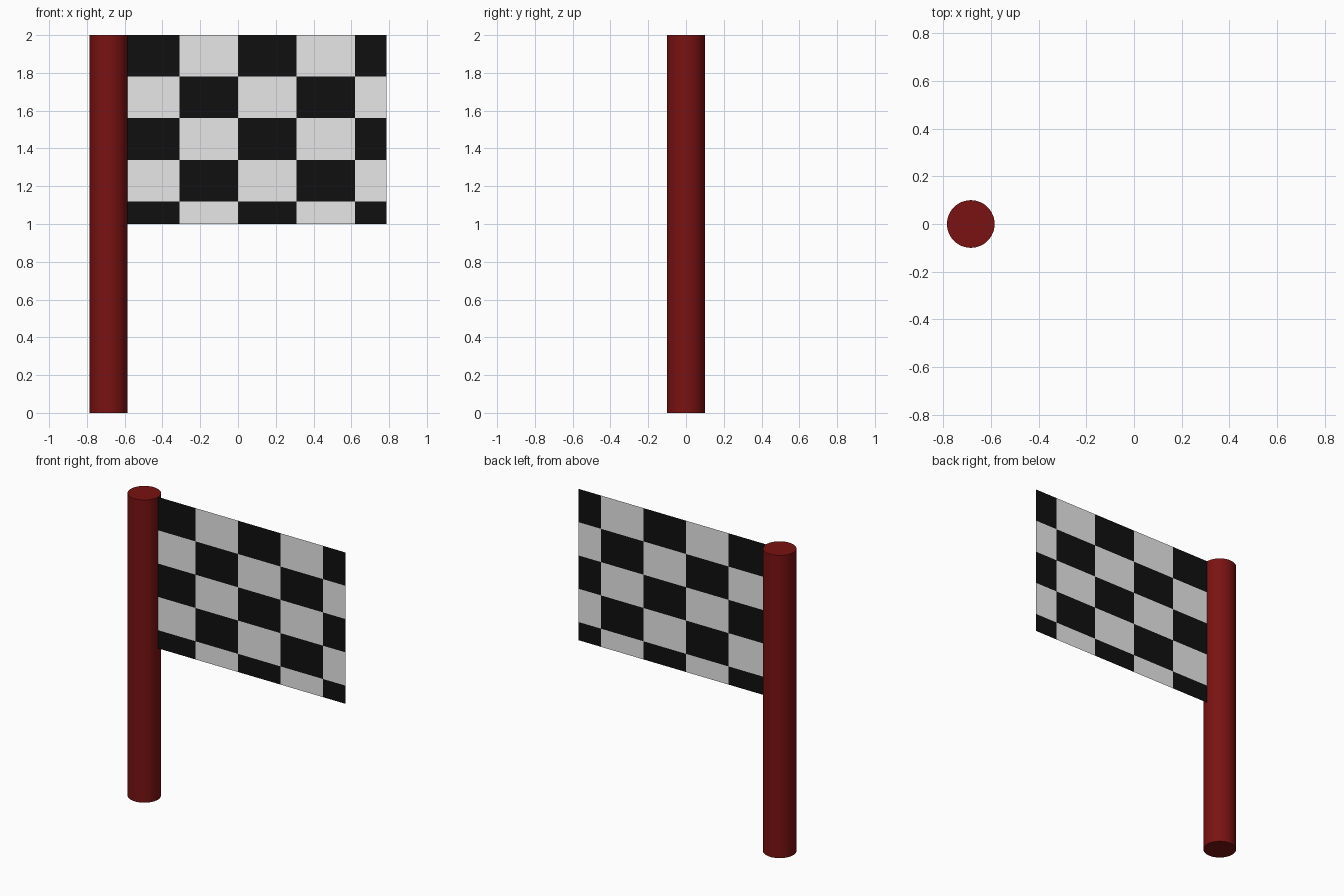
import bpy
import bmesh
import math

if "Cube" in bpy.data.objects:
    bpy.data.objects.remove(bpy.data.objects["Cube"])

POLE_X, POLE_R, HEIGHT = -0.685, 0.1, 2.0


def material(name, rgb):
    m = bpy.data.materials.new(name)
    m.diffuse_color = (*rgb, 1.0)
    m.use_nodes = True
    m.node_tree.nodes["Principled BSDF"].inputs["Base Color"].default_value = m.diffuse_color
    return m


red = material("dark_red", (0.195, 0.006, 0.006))
black = material("black", (0.005, 0.005, 0.005))
white = material("white", (0.8, 0.8, 0.8))

# Pole: smooth capped cylinder
bpy.ops.mesh.primitive_cylinder_add(vertices=48, radius=POLE_R, depth=HEIGHT,
                                    location=(POLE_X, 0, HEIGHT / 2))
pole = bpy.context.object
pole.name = "pole"
pole.data.materials.append(red)
bpy.ops.object.shade_smooth_by_angle(angle=math.radians(30))

# Flag: a flat sheet cut along the checker lines
xs = [POLE_X + POLE_R, -0.31, 0.0, 0.31, 0.62, 0.785]
zs = [2.0, 1.78, 1.56, 1.34, 1.12, 1.0]
bm = bmesh.new()
grid = [[bm.verts.new((x, 0, z)) for x in xs] for z in zs]
for r in range(len(zs) - 1):
    for c in range(len(xs) - 1):
        face = bm.faces.new((grid[r + 1][c], grid[r + 1][c + 1],
                             grid[r][c + 1], grid[r][c]))
        face.material_index = (r + c) % 2
mesh = bpy.data.meshes.new("flag")
bm.to_mesh(mesh)
bm.free()
mesh.materials.append(black)
mesh.materials.append(white)
flag = bpy.data.objects.new("flag", mesh)
bpy.context.collection.objects.link(flag)
